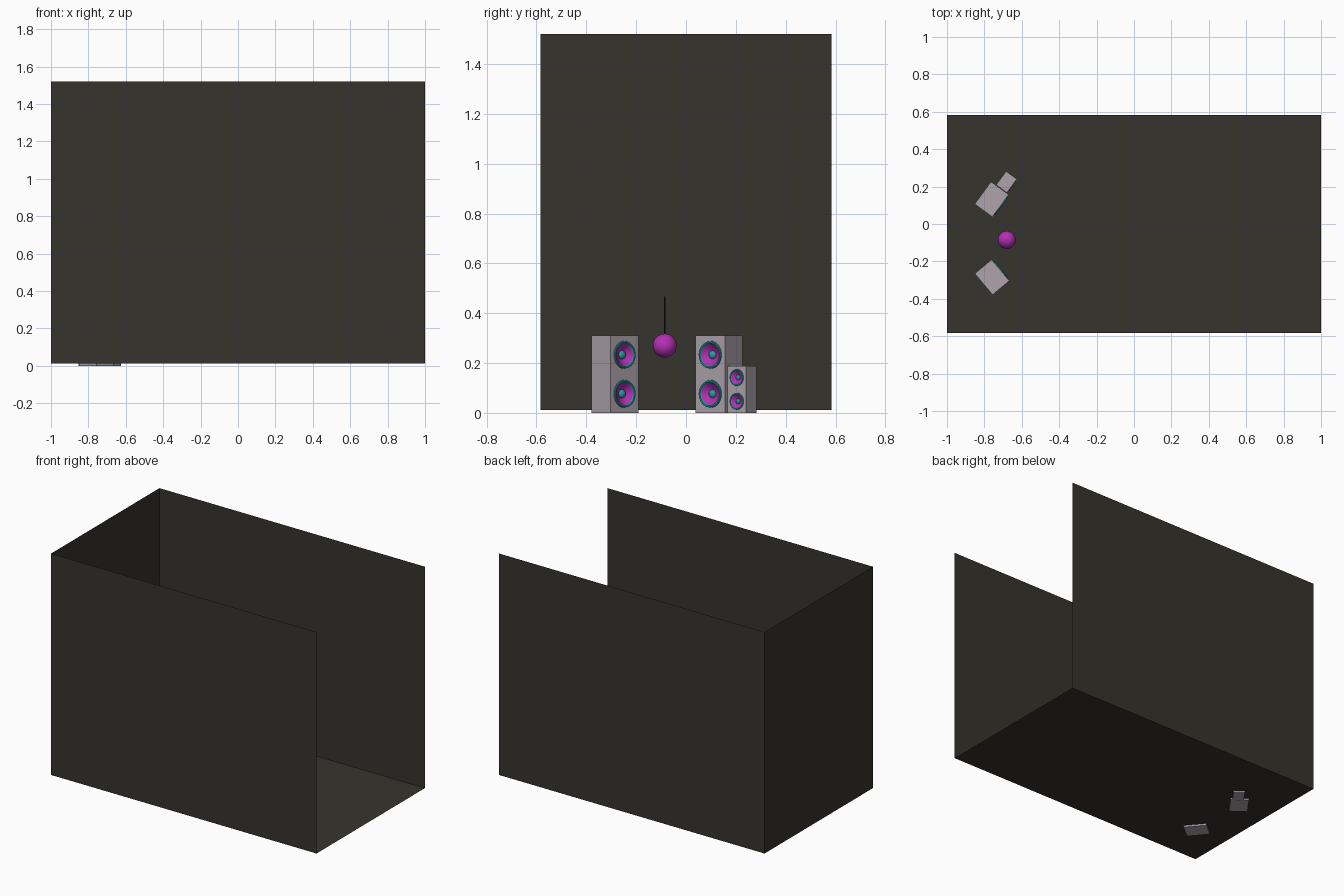
import bpy, bmesh, math
from mathutils import Matrix, Vector

if "Cube" in bpy.data.objects:
    bpy.data.objects.remove(bpy.data.objects["Cube"])


def material(name, rgb):
    m = bpy.data.materials.new(name)
    m.diffuse_color = (*rgb, 1)
    m.use_nodes = True
    m.node_tree.nodes["Principled BSDF"].inputs["Base Color"].default_value = m.diffuse_color
    return m


WALL = material("dark wall", (0.037, 0.034, 0.026))
GREY = material("mauve grey", (0.42, 0.37, 0.41))
MAGENTA = material("magenta", (0.45, 0.03, 0.45))
TEAL = material("teal", (0.02, 0.33, 0.34))
BLACK = material("black", (0.01, 0.01, 0.01))


def finish(name, bm, mats, matrix=Matrix(), smooth=False):
    me = bpy.data.meshes.new(name)
    bm.to_mesh(me)
    bm.free()
    for m in mats:
        me.materials.append(m)
    ob = bpy.data.objects.new(name, me)
    bpy.context.collection.objects.link(ob)
    ob.matrix_world = matrix
    if smooth:
        bpy.ops.object.select_all(action='DESELECT')
        ob.select_set(True)
        bpy.context.view_layer.objects.active = ob
        bpy.ops.object.shade_smooth_by_angle(angle=math.radians(35))
    return ob


# Room: floor plus three thin walls, open at the top and on the right
X, Y, Z0, Z1 = 1.0, 0.583, 0.012, 1.52
bm = bmesh.new()
bmesh.ops.create_cube(bm, size=1, matrix=Matrix.Translation((0, 0, (Z0 + Z1) / 2))
                      @ Matrix.Diagonal((2 * X, 2 * Y, Z1 - Z0, 1)))
bm.normal_update()
bmesh.ops.delete(bm, geom=[f for f in bm.faces if f.normal.z > 0.5 or f.normal.x > 0.5],
                 context='FACES_ONLY')
bmesh.ops.reverse_faces(bm, faces=bm.faces)
finish("room_shell", bm, [WALL])

# Speaker sizes in local space; the front faces +x
W, D, H, R = 0.148, 0.117, 0.31, 0.056
DRIVER_Z = (0.0765, 0.233)
FACE_X = Matrix.Rotation(math.pi / 2, 4, 'Y')


def driver(name, z, matrix):
    # Raised rim, sunken cone and centre dome, spun round the driver axis
    profile = [(R, 0), (R - 0.001, 0.004), (R - 0.004, 0.006), (R - 0.009, 0.005),
               (R - 0.012, 0), (0.017, -0.016), (0.016, -0.011), (0.011, -0.006),
               (0.006, -0.004), (0, -0.003)]
    bm = bmesh.new()
    vs = [bm.verts.new((D / 2 + h, r, z)) for r, h in profile]
    es = [bm.edges.new(p) for p in zip(vs, vs[1:])]
    bmesh.ops.spin(bm, geom=vs + es, cent=(0, 0, z), axis=(1, 0, 0),
                   angle=math.tau, steps=32)
    bmesh.ops.remove_doubles(bm, verts=bm.verts, dist=1e-5)
    bmesh.ops.recalc_face_normals(bm, faces=bm.faces)
    bm.normal_update()
    if sum(f.normal.x for f in bm.faces) < 0:
        bmesh.ops.reverse_faces(bm, faces=bm.faces)
    for f in bm.faces:
        c = f.calc_center_median()
        radius = math.hypot(c.y, c.z - z)
        f.material_index = 1 if 0.0172 < radius < R - 0.0125 else 0
    finish(name, bm, [TEAL, MAGENTA], matrix, True)


def speaker(name, x, y, angle, scale=1.0):
    mat = (Matrix.Translation((x, y, 0)) @ Matrix.Rotation(math.radians(angle), 4, 'Z')
           @ Matrix.Scale(scale, 4))
    bm = bmesh.new()
    bmesh.ops.create_cube(bm, size=1, matrix=Matrix.Translation((0, 0, H / 2))
                          @ Matrix.Diagonal((D, W, H, 1)))
    box = finish(name + "_cabinet", bm, [GREY], mat)
    for tag, z in zip(("lower", "upper"), DRIVER_Z):
        # Round opening behind each driver
        bm = bmesh.new()
        bmesh.ops.create_cone(bm, cap_ends=True, segments=32, radius1=R - 0.008,
                              radius2=R - 0.008, depth=0.05,
                              matrix=Matrix.Translation((D / 2, 0, z)) @ FACE_X)
        cutter = finish(f"{name}_{tag}_cutter", bm, [GREY], mat)
        cutter.hide_render = True
        cutter.hide_viewport = True
        mod = box.modifiers.new(tag + " opening", 'BOOLEAN')
        mod.operation = 'DIFFERENCE'
        mod.solver = 'EXACT'
        mod.object = cutter
        driver(f"{name}_{tag}_driver", z, mat)


speaker("front_speaker", -0.759, -0.2845, 40)
speaker("back_speaker", -0.761, 0.132, -36)
speaker("small_speaker", -0.6815, 0.2245, -36, 0.61)

# Hanging ball and its cord
BALL = Vector((-0.68, -0.085, 0.27))
bm = bmesh.new()
bmesh.ops.create_uvsphere(bm, u_segments=32, v_segments=16, radius=0.048)
finish("hanging_ball", bm, [MAGENTA], Matrix.Translation(BALL), True)
bm = bmesh.new()
bmesh.ops.create_cone(bm, cap_ends=True, segments=8, radius1=0.0025, radius2=0.0025, depth=0.155)
finish("ball_cord", bm, [BLACK], Matrix.Translation(BALL + Vector((0, 0, 0.12))), True)
